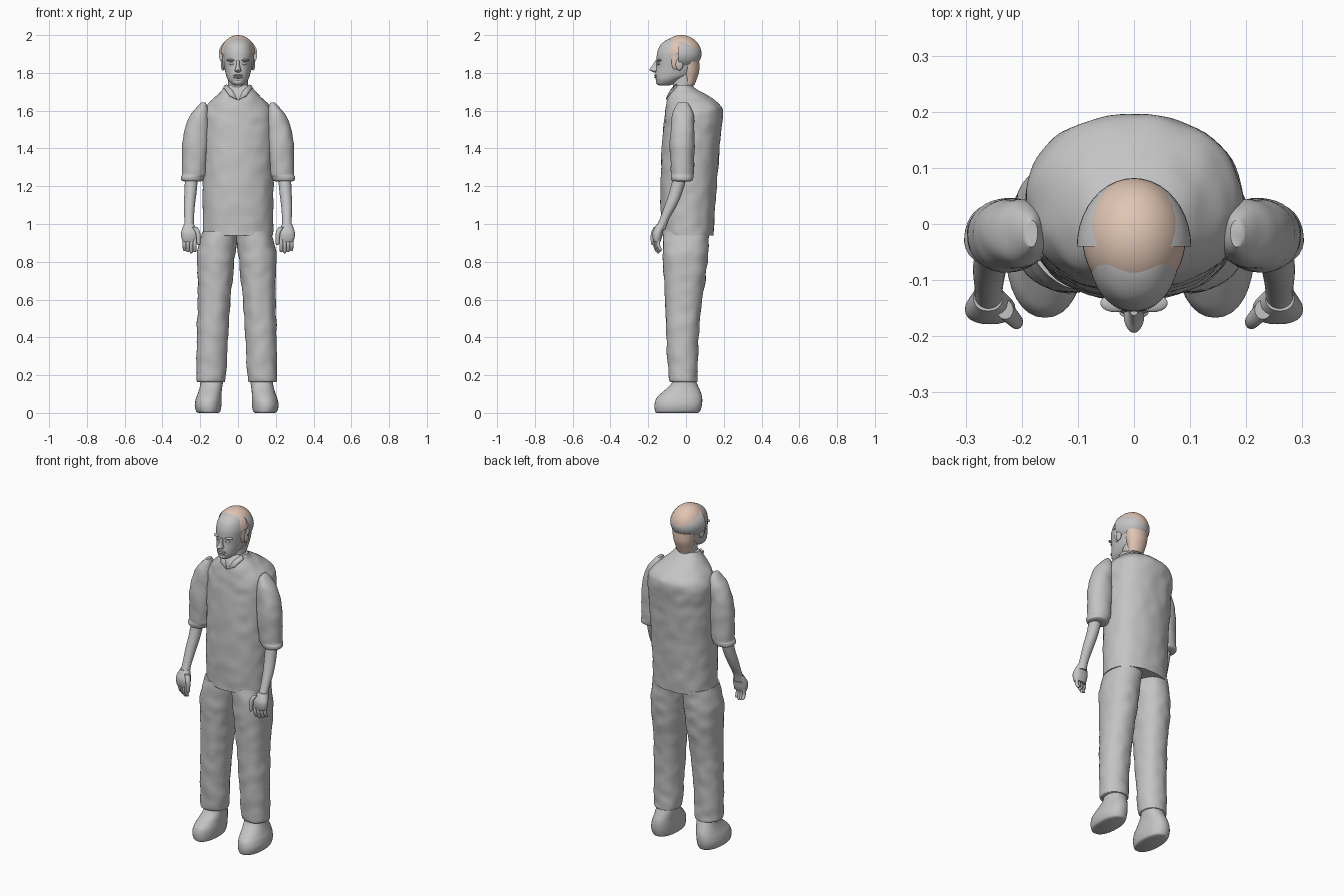
import bpy
import bmesh
import math
from mathutils import Vector, noise

default_cube = bpy.data.objects.get("Cube")
if default_cube:
    bpy.data.objects.remove(default_cube, do_unlink=True)


def make_material(name, colour):
    material = bpy.data.materials.new(name)
    material.use_nodes = True
    material.diffuse_color = colour
    material.node_tree.nodes["Principled BSDF"].inputs["Base Color"].default_value = colour
    return material


GREY = make_material("plain grey", (0.55, 0.55, 0.55, 1))
PEACH = make_material("pale peach hair", (0.75, 0.56, 0.45, 1))


def finish(bm, name, material, angle=50):
    bmesh.ops.recalc_face_normals(bm, faces=bm.faces)
    mesh = bpy.data.meshes.new(name)
    bm.to_mesh(mesh)
    bm.free()
    mesh.materials.append(material)
    part = bpy.data.objects.new(name, mesh)
    bpy.context.collection.objects.link(part)
    bpy.ops.object.select_all(action="DESELECT")
    part.select_set(True)
    bpy.context.view_layer.objects.active = part
    bpy.ops.object.shade_smooth_by_angle(angle=math.radians(angle))
    return part


def smooth_rings(rings, steps):
    """Catmull-Rom interpolation between the given cross-sections."""
    padded = [rings[0]] + list(rings) + [rings[-1]]
    result = []
    for a, b, c, d in zip(padded, padded[1:], padded[2:], padded[3:]):
        for i in range(steps):
            t = i / steps
            result.append([
                q + t * (r - p + t * (2 * p - 5 * q + 4 * r - s
                                      + t * (3 * (q - r) + s - p))) / 2
                for p, q, r, s in zip(a, b, c, d)])
    result.append(list(rings[-1]))
    return result


def loft(name, rings, side=1, shift=0, square=2, sides=32, steps=5,
         wrinkle=0, material=GREY):
    """Rings are (z, left edge, right edge, front edge, back edge)."""
    bm = bmesh.new()
    loops = []
    for z, x0, x1, y0, y1 in smooth_rings(rings, steps):
        loop = []
        for k in range(sides):
            angle = math.tau * k / sides
            c, s = math.cos(angle), math.sin(angle)
            px = math.copysign(abs(c) ** (2 / square), c)
            py = math.copysign(abs(s) ** (2 / square), s)
            point = Vector(((x0 + x1) / 2 + px * (x1 - x0) / 2,
                            (y0 + y1) / 2 + py * (y1 - y0) / 2, z))
            bump = wrinkle * noise.noise(point * 18)
            point += Vector((c, s, 0)) * bump
            point.x = point.x * side + shift
            loop.append(bm.verts.new(point))
        loops.append(loop)
    for low, high in zip(loops, loops[1:]):
        for k in range(sides):
            n = (k + 1) % sides
            bm.faces.new((low[k], low[n], high[n], high[k]))
    bm.faces.new(loops[0])
    bm.faces.new(loops[-1])
    return finish(bm, name, material)


def centred(*rings):
    """Expand (z, half width, front, back) into full rings."""
    return [(z, -w, w, front, back) for z, w, front, back in rings]


def ellipsoid(name, centre, radii, material=GREY, cuts=()):
    """Ellipsoid, optionally trimmed by (point, removed direction) planes."""
    bm = bmesh.new()
    bmesh.ops.create_uvsphere(bm, u_segments=40, v_segments=24, radius=1)
    for v in bm.verts:
        v.co = Vector(centre) + Vector(a * b for a, b in zip(v.co, radii))
    for point, direction in cuts:
        cut = bmesh.ops.bisect_plane(
            bm, geom=bm.verts[:] + bm.edges[:] + bm.faces[:],
            plane_co=point, plane_no=direction, clear_outer=True)
        edges = [e for e in cut["geom_cut"] if isinstance(e, bmesh.types.BMEdge)]
        bmesh.ops.contextual_create(bm, geom=edges)
    return finish(bm, name, material)


# Shirt body, with a hunched upper back and sloping shoulders
loft("shirt_body", centred(
    (.94, .185, -.13, .145), (1.1, .186, -.135, .155), (1.3, .188, -.132, .17),
    (1.48, .193, -.122, .185), (1.58, .19, -.112, .194), (1.63, .165, -.106, .18),
    (1.68, .115, -.095, .115), (1.71, .085, -.083, .06), (1.735, .07, -.062, .03)),
    square=2.25, sides=64, steps=8, wrinkle=.005)

# Collar flaps meeting in a V under the chin
for side, label in ((1, "left"), (-1, "right")):
    bm = bmesh.new()
    outline = [(.004, -.107, 1.66), (.045, -.1, 1.68), (.078, -.06, 1.725),
               (.06, -.052, 1.74), (.03, -.083, 1.71)]
    bm.faces.new([bm.verts.new((x * side, y, z)) for x, y, z in outline])
    flap = finish(bm, label + "_collar", GREY)
    flap.modifiers.new("thickness", "SOLIDIFY").thickness = .008

# Neck and face
loft("neck", centred((1.68, .06, -.07, .04), (1.74, .053, -.07, .04),
                     (1.83, .055, -.07, .05)))
loft("head", centred(
    (1.733, .018, -.14, -.09), (1.742, .035, -.153, -.065), (1.765, .054, -.16, -.02),
    (1.79, .064, -.163, .035), (1.83, .073, -.157, .06), (1.87, .079, -.156, .068),
    (1.91, .081, -.152, .07), (1.95, .071, -.134, .058), (1.977, .05, -.098, .03),
    (1.988, .02, -.06, -.01)), square=2.15, sides=48)
loft("nose", centred(
    (1.803, .009, -.17, -.14), (1.81, .018, -.186, -.14), (1.818, .016, -.194, -.14),
    (1.835, .01, -.181, -.14), (1.865, .008, -.163, -.14)), sides=20)
for name, z, half_height in (("upper_lip", 1.787, .005), ("lower_lip", 1.777, .006)):
    ellipsoid(name, (0, -.157, z), (.026, .012, half_height))
ellipsoid("chin", (0, -.142, 1.752), (.024, .018, .017))
for side, label in ((1, "left"), (-1, "right")):
    ellipsoid(label + "_eye", (.031 * side, -.143, 1.848), (.014, .01, .007))
    ellipsoid(label + "_brow", (.034 * side, -.141, 1.867), (.026, .016, .007))
    ellipsoid(label + "_ear", (.08 * side, -.035, 1.845), (.011, .02, .032))
    ellipsoid(label + "_sideburn", (.071 * side, -.058, 1.865), (.012, .02, .048), PEACH)

# Hair crown, nape hair and the grey band wrapped around the back of the head
ellipsoid("hair_crown", (0, -.025, 1.9), (.092, .107, .1), PEACH,
          cuts=[((0, 0, 1.9), (0, 0, -1))])
loft("nape_hair", centred((1.735, .045, -.02, .045), (1.77, .052, -.02, .058),
                          (1.81, .062, -.03, .07), (1.86, .07, -.03, .07)),
     material=PEACH)
ellipsoid("head_band", (0, -.04, 1.9), (.102, .122, .09),
          cuts=[((0, -.04, 0), (0, -1, 0)), ((0, 0, 1.835), (0, 0, -1))])

# Limbs, built once for the left and mirrored
sleeve = [(1.225, .2, .285, -.062, .022), (1.232, .185, .302, -.075, .036),
          (1.25, .178, .304, -.08, .04), (1.275, .165, .297, -.078, .04),
          (1.4, .155, .296, -.085, .045), (1.5, .15, .283, -.082, .045),
          (1.57, .152, .258, -.074, .04), (1.615, .16, .222, -.06, .025),
          (1.643, .172, .195, -.042, .005)]
forearm = [(.97, .232, .286, -.165, -.108), (1.02, .234, .284, -.142, -.092),
           (1.1, .228, .287, -.112, -.048), (1.18, .218, .283, -.085, -.015),
           (1.28, .21, .28, -.06, .01)]
palm = [(.905, .22, .293, -.172, -.135), (.93, .213, .3, -.178, -.128),
        (.96, .213, .3, -.176, -.122), (1.0, .234, .286, -.155, -.105)]
thumb = [(.888, .203, .214, -.18, -.168), (.9, .199, .219, -.186, -.163),
         (.95, .199, .224, -.186, -.158), (.985, .215, .245, -.17, -.135)]
trouser = [(.163, .066, .204, -.078, .058), (.175, .06, .213, -.09, .062),
           (.25, .054, .214, -.096, .062), (.4, .046, .212, -.103, .066),
           (.55, .036, .207, -.11, .08), (.7, .022, .207, -.116, .102),
           (.82, .01, .21, -.122, .116), (.88, .002, .203, -.122, .12),
           (.96, -.002, .18, -.118, .125)]
shoe = [(0, .098, .2, -.155, .062), (.008, .087, .214, -.163, .074),
        (.04, .081, .222, -.167, .084), (.075, .08, .216, -.158, .086),
        (.105, .08, .205, -.13, .08), (.14, .076, .195, -.09, .065),
        (.17, .072, .192, -.07, .053), (.21, .075, .19, -.06, .048)]

for side, label in ((1, "left"), (-1, "right")):
    loft(label + "_sleeve", sleeve, side, square=2.1, wrinkle=.005)
    loft(label + "_forearm", forearm, side, sides=24)
    loft(label + "_palm", palm, side, square=2.3, sides=24)
    loft(label + "_thumb", thumb, side, sides=14)
    # Fingers hang from the palm, shorter at the outer edge
    for i in range(4):
        x, y = .229 + .018 * i, -.162 + .006 * i
        tip = .845 + .006 * abs(i - 1)
        finger = [(z, x - r, x + r, y + lean - r, y + lean + r)
                  for z, r, lean in ((tip, .004, .01), (tip + .008, .009, .007),
                                     (.89, .01, -.003), (.93, .01, 0))]
        loft(label + "_finger_" + str(i + 1), finger, side, sides=14)
    loft(label + "_trouser_leg", trouser, side, shift=-.007, square=2.15,
         sides=40, steps=7, wrinkle=.005)
    loft(label + "_shoe", shoe, side, shift=-.007, square=2.2)
